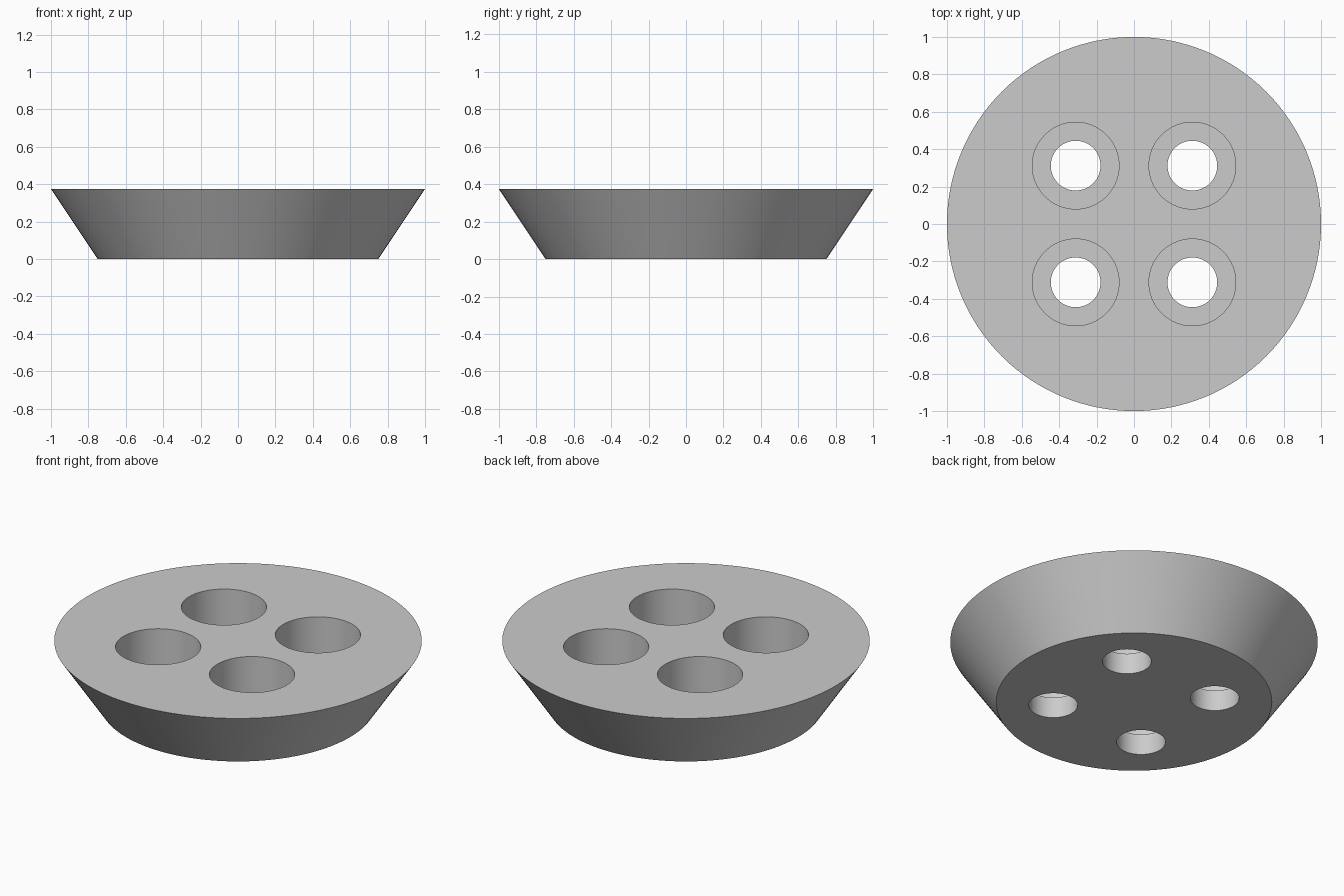
import bpy
import math

cube = bpy.data.objects.get("Cube")
if cube:
    bpy.data.objects.remove(cube, do_unlink=True)

HEIGHT = 0.375
HOLE_OFFSET = 0.312
FLOOR = 0.125      # height of the step inside each hole

grey = bpy.data.materials.new("plain grey")
grey.use_nodes = True
color = (0.6, 0.6, 0.6, 1)
grey.diffuse_color = color
grey.node_tree.nodes["Principled BSDF"].inputs["Base Color"].default_value = color


def cone(name, r_bottom, r_top, z0, z1, x=0, y=0, sides=64):
    bpy.ops.mesh.primitive_cone_add(vertices=sides, radius1=r_bottom, radius2=r_top,
                                    depth=z1 - z0, location=(x, y, (z0 + z1) / 2))
    obj = bpy.context.object
    obj.name = name
    obj.data.materials.append(grey)
    return obj


def cut(body, cutter):
    mod = body.modifiers.new(cutter.name, "BOOLEAN")
    mod.operation = "DIFFERENCE"
    mod.solver = "EXACT"
    mod.object = cutter
    bpy.context.view_layer.objects.active = body
    bpy.ops.object.modifier_apply(modifier=mod.name)
    bpy.data.objects.remove(cutter, do_unlink=True)


# Tapered disc
body = cone("tapered_disc", 0.75, 1.0, 0, HEIGHT, sides=128)

# Four stepped holes: a wide recess above a narrow through hole
for sx in (-1, 1):
    for sy in (-1, 1):
        x, y = sx * HOLE_OFFSET, sy * HOLE_OFFSET
        cut(body, cone("recess", 0.232, 0.232, FLOOR, HEIGHT + 0.1, x, y))
        cut(body, cone("through_hole", 0.133, 0.133, -0.1, FLOOR + 0.1, x, y))

# Smooth walls with crisp rims
bpy.ops.object.select_all(action="DESELECT")
body.select_set(True)
bpy.context.view_layer.objects.active = body
bpy.ops.object.shade_smooth_by_angle(angle=math.radians(30))
